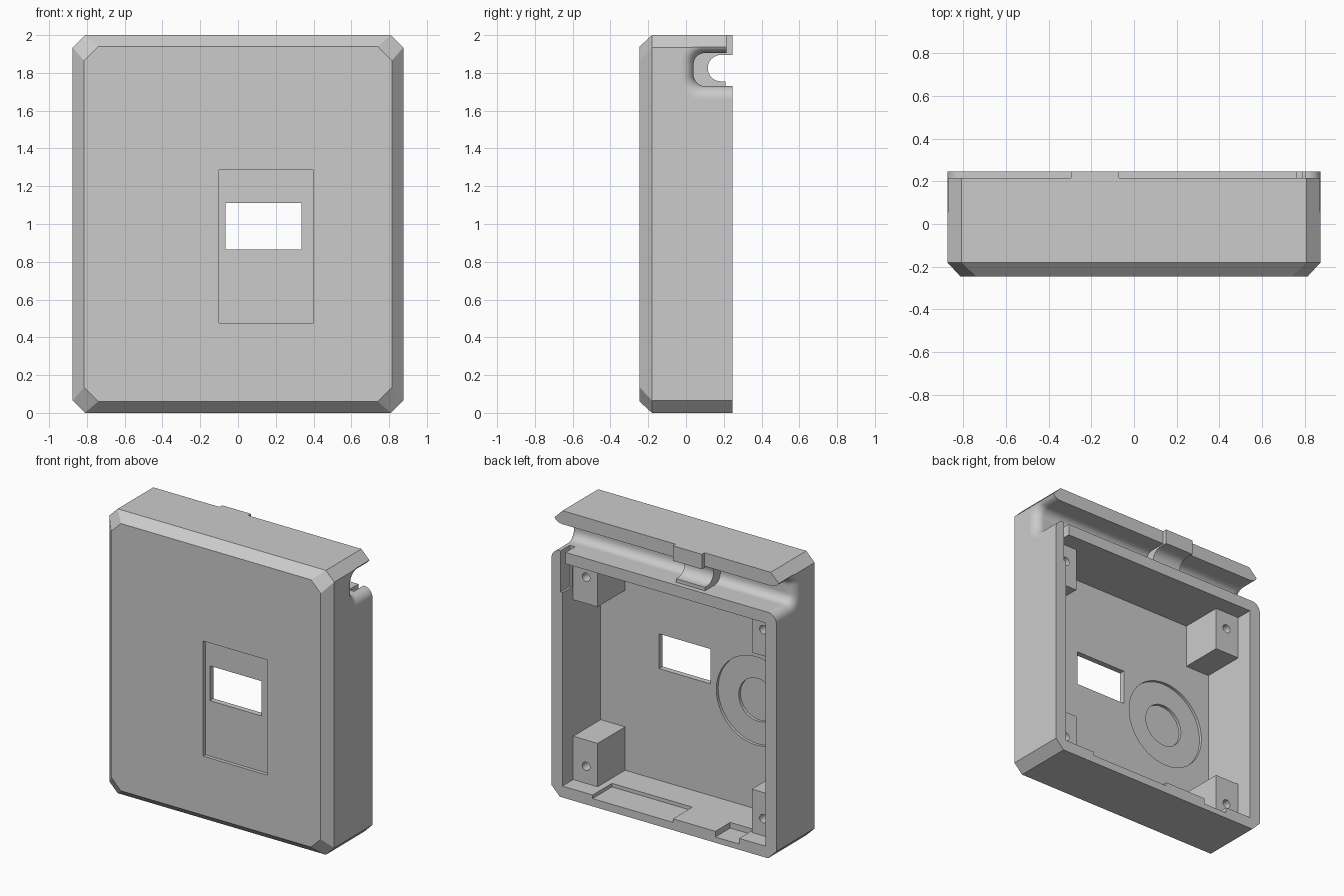
import bpy, bmesh, math

if "Cube" in bpy.data.objects:
    bpy.data.objects.remove(bpy.data.objects["Cube"], do_unlink=True)

grey = bpy.data.materials.new("plain grey")
grey.use_nodes = True
GREY = (0.6, 0.6, 0.6, 1)
grey.diffuse_color = GREY
grey.node_tree.nodes["Principled BSDF"].inputs["Base Color"].default_value = GREY


def loft(name, rings):
    """Closed solid through rings of points with equal counts."""
    bm = bmesh.new()
    vs = [[bm.verts.new(p) for p in ring] for ring in rings]
    n = len(vs[0])
    for a, b in zip(vs, vs[1:]):
        for i in range(n):
            j = (i + 1) % n
            bm.faces.new((a[i], a[j], b[j], b[i]))
    bm.faces.new(vs[0][::-1])
    bm.faces.new(vs[-1])
    bmesh.ops.recalc_face_normals(bm, faces=bm.faces)
    me = bpy.data.meshes.new(name)
    bm.to_mesh(me)
    bm.free()
    me.materials.append(grey)
    ob = bpy.data.objects.new(name, me)
    bpy.context.collection.objects.link(ob)
    return ob


def box(name, x0, x1, y0, y1, z0, z1):
    return loft(name, [[(x0, y, z0), (x1, y, z0), (x1, y, z1), (x0, y, z1)] for y in (y0, y1)])


def disc(name, x, z, r, y0, y1, n=48):
    ang = [2 * math.pi * i / n for i in range(n)]
    return loft(name, [[(x + r * math.cos(a), y, z + r * math.sin(a)) for a in ang] for y in (y0, y1)])


def boolean(target, tool, op="DIFFERENCE"):
    """Combine the tool with the target, then remove the tool."""
    mod = target.modifiers.new("bool", "BOOLEAN")
    mod.operation, mod.object, mod.solver = op, tool, "EXACT"
    bpy.context.view_layer.objects.active = target
    bpy.ops.object.modifier_apply(modifier=mod.name)
    bpy.data.objects.remove(tool, do_unlink=True)


def octagon(hx, hz, cut, y):
    quarter = [(hx, hz - cut), (hx - cut, hz)]
    pts = quarter + [(-x, z) for x, z in quarter[::-1]]
    pts += [(-x, -z) for x, z in pts]
    return [(x, y, 1 + z) for x, z in pts]


# Case with chamfered corners and chamfered front edge
case = loft("case_shell", [octagon(0.815, 0.94, 0.075, -0.245),
                           octagon(0.875, 1.0, 0.065, -0.18),
                           octagon(0.875, 1.0, 0.065, 0.245)])

# Open cavity at the back
FLOOR = -0.18
boolean(case, box("cavity", -0.79, 0.79, FLOOR, 0.4, 0.08, 1.65))


# Cable channel across the top, flaring at both ends
def channel_ring(x, e):
    y0, zb, zt, r = 0.04 - e, 1.73 - e, 1.905 + 0.7 * e, 0.06 + 0.6 * e
    pts = [(x, 0.5, zb)]
    for i in range(9):
        a = math.radians(270 - 90 * i / 8)
        pts.append((x, y0 + r + r * math.cos(a), zb + r + r * math.sin(a)))
    for i in range(9):
        a = math.radians(180 - 90 * i / 8)
        pts.append((x, y0 + r + r * math.cos(a), zt - r + r * math.sin(a)))
    return pts + [(x, 0.5, zt)]


R = 0.065
ends = [(0.95, R), (0.875, R)]
for i in range(1, 9):
    a = math.radians(90 * i / 8)
    ends.append((0.875 - R + R * math.cos(a), R * (1 - math.sin(a))))
sections = [(-x, e) for x, e in ends] + ends[::-1]
boolean(case, loft("channel", [channel_ring(x, e) for x, e in sections]))

# Top flap stops short of the rear rim
boolean(case, box("flap_trim", -1, 1, 0.215, 0.5, 1.8, 2.2))

# Front recess and window
boolean(case, box("label_recess", -0.10, 0.40, -0.4, -0.22, 0.475, 1.285))
boolean(case, box("window", -0.065, 0.335, -0.4, 0.0, 0.865, 1.11))

# Stepped round recess inside the front wall
boolean(case, disc("round_recess", -0.42, 0.84, 0.31, FLOOR - 0.02, 0))
boolean(case, disc("round_recess_centre", -0.42, 0.84, 0.15, FLOOR - 0.04, 0))

# Shallow slots in the bottom wall and a cable notch at the upper corner
boolean(case, box("slot_wide", -0.07, 0.555, 0.03, 0.4, 0.055, 0.2))
boolean(case, box("slot_small", -0.585, -0.40, 0.08, 0.4, 0.04, 0.2))
boolean(case, box("cable_notch", 0.765, 0.805, 0.14, 0.4, 1.44, 1.76))

# Corner screw posts with holes
for side, sx in (("right", -1), ("left", 1)):
    for level, z0, z1, hz in (("lower", 0.07, 0.385, 0.20), ("upper", 1.345, 1.66, 1.53)):
        xa, xb = sorted((sx * 0.60, sx * 0.80))
        post = box(f"{level}_{side}_post", xa, xb, FLOOR - 0.01, 0.125, z0, z1)
        boolean(post, disc("screw_hole", sx * 0.69, hz, 0.03, -0.1, 0.3, 24))

# Cable clip in the channel with its rear tab
profile = [(0.03, 1.72), (0.21, 1.72), (0.21, 1.755)]
for i in range(17):
    a = math.radians(270 - 180 * i / 16)
    profile.append((0.185 + 0.07 * math.cos(a), 1.825 + 0.07 * math.sin(a)))
profile += [(0.245, 1.895), (0.245, 2.0), (0.215, 2.0), (0.215, 1.91), (0.03, 1.91)]
clip = loft("cable_clip", [[(x, y, z) for y, z in profile] for x in (-0.295, -0.07)])

# Smooth curved surfaces, keep broad planes flat
for ob in (case, clip):
    bpy.ops.object.select_all(action="DESELECT")
    ob.select_set(True)
    bpy.context.view_layer.objects.active = ob
    bpy.ops.object.shade_smooth_by_angle(angle=math.radians(25))
    for p in ob.data.polygons:
        if max(abs(c) for c in p.normal) > 0.999:
            p.use_smooth = False
